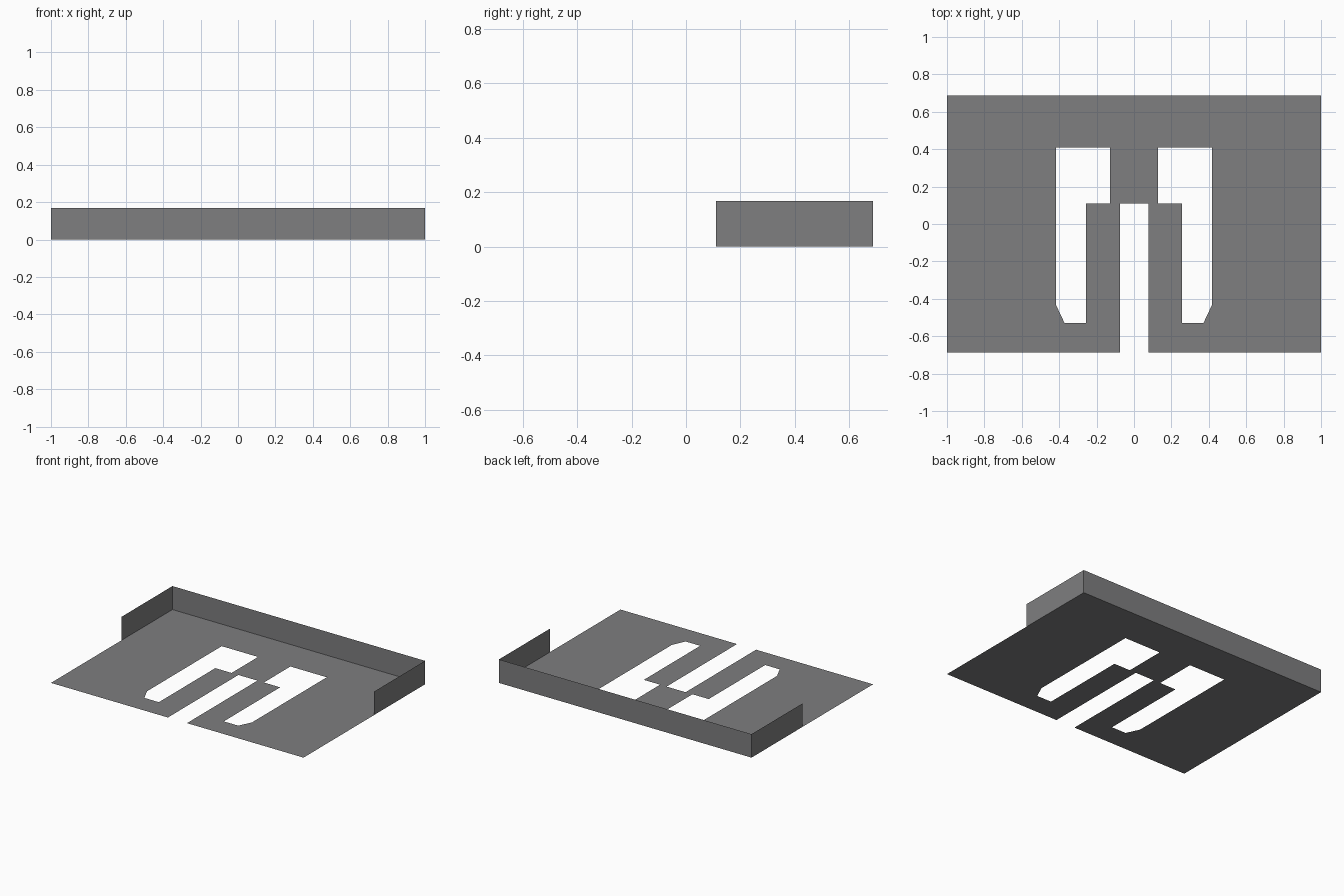
import bpy
import bmesh

if "Cube" in bpy.data.objects:
    bpy.data.objects.remove(bpy.data.objects["Cube"])

W, D, H = 1.0, 0.687, 0.168   # half width, half depth, wall height
STEP = 0.11                   # y where side walls and slot end

grey = bpy.data.materials.new("mid grey")
grey.diffuse_color = (0.21, 0.21, 0.215, 1)
grey.use_nodes = True
grey.node_tree.nodes["Principled BSDF"].inputs["Base Color"].default_value = grey.diffuse_color


def finish(name, bm):
    mesh = bpy.data.meshes.new(name)
    bm.to_mesh(mesh)
    bm.free()
    mesh.materials.append(grey)
    obj = bpy.data.objects.new(name, mesh)
    bpy.context.collection.objects.link(obj)
    return obj


def add_loop(bm, points):
    vs = [bm.verts.new((x, y, 0)) for x, y in points]
    return [bm.edges.new((vs[i], vs[(i + 1) % len(vs)])) for i in range(len(vs))]


# Floor sheet: outline with a front slot, and two mirrored cutouts
outline = [(-W, -D), (-0.074, -D), (-0.074, STEP), (0.077, STEP),
           (0.077, -D), (W, -D), (W, D), (-W, D)]
cutout = [(0.128, 0.41), (0.416, 0.41), (0.416, -0.435), (0.372, -0.528),
          (0.257, -0.528), (0.257, STEP), (0.128, STEP)]
bm = bmesh.new()
edges = add_loop(bm, outline)
for side in (-1, 1):
    edges += add_loop(bm, [(side * x, y) for x, y in cutout])
bmesh.ops.triangle_fill(bm, use_beauty=True, edges=edges, normal=(0, 0, 1))
for f in bm.faces:
    f.normal_update()
    if f.normal.z < 0:
        f.normal_flip()
finish("floor_sheet", bm)

# Thin upright walls: left side, back, right side
corners = [(-W, STEP), (-W, D), (W, D), (W, STEP)]
for name, a, b in zip(("left_wall", "back_wall", "right_wall"), corners, corners[1:]):
    bm = bmesh.new()
    bm.faces.new([bm.verts.new((*p, z)) for p, z in
                  ((b, 0), (a, 0), (a, H), (b, H))])
    finish(name, bm)
